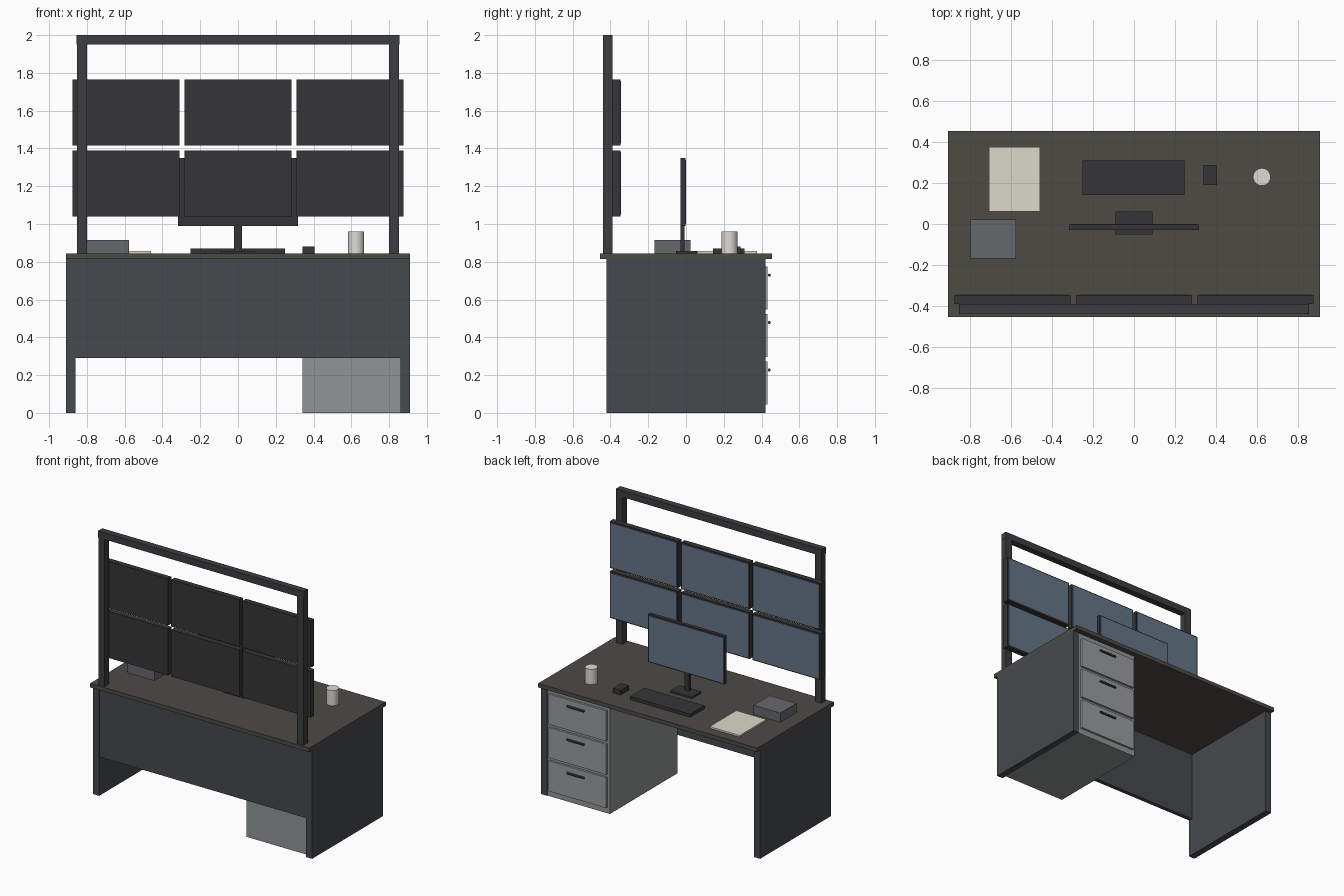
import bpy
from math import pi

if "Cube" in bpy.data.objects:
    bpy.data.objects.remove(bpy.data.objects["Cube"])


def material(name, rgb):
    m = bpy.data.materials.new(name)
    m.diffuse_color = (*rgb, 1)
    m.use_nodes = True
    m.node_tree.nodes["Principled BSDF"].inputs["Base Color"].default_value = m.diffuse_color
    return m


WOOD = material("dark_wood", (0.075, 0.07, 0.06))
PANEL = material("panel_grey", (0.06, 0.068, 0.073))
METAL = material("frame_metal", (0.045, 0.047, 0.05))
BLACK = material("black_plastic", (0.035, 0.036, 0.038))
SCREEN = material("screen_blue", (0.13, 0.18, 0.25))
CABINET = material("cabinet_grey", (0.28, 0.30, 0.30))
DRAWER = material("drawer_grey", (0.32, 0.335, 0.34))
TRAY = material("tray_grey", (0.13, 0.14, 0.15))
PAPER = material("paper", (0.72, 0.69, 0.60))
CERAMIC = material("ceramic", (0.72, 0.71, 0.68))


def box(name, x, y, z, mat):
    """Axis-aligned box from (min, max) pairs."""
    lo, hi = zip(x, y, z)
    bpy.ops.mesh.primitive_cube_add(
        size=1, location=[(a + b) / 2 for a, b in zip(lo, hi)])
    o = bpy.context.object
    o.scale = [b - a for a, b in zip(lo, hi)]
    bpy.ops.object.transform_apply(location=False, rotation=False, scale=True)
    o.name = name
    o.data.materials.append(mat)
    return o


def cylinder(name, loc, r, depth, mat, rot=(0, 0, 0), sides=24):
    bpy.ops.mesh.primitive_cylinder_add(
        vertices=sides, radius=r, depth=depth, location=loc, rotation=rot)
    o = bpy.context.object
    o.name = name
    o.data.materials.append(mat)
    bpy.ops.object.shade_smooth_by_angle()
    return o


def monitor(name, cx, w, y, z, inset=0.01):
    """Casing with a thin screen standing proud of its +y face."""
    box(name + "_casing", (cx - w / 2, cx + w / 2), y, z, BLACK)
    box(name + "_screen", (cx - w / 2 + inset, cx + w / 2 - inset),
        (y[1] - 0.002, y[1] + 0.004), (z[0] + inset, z[1] - inset), SCREEN)


# Desk body
TOP = 0.845
box("desk_top", (-0.91, 0.91), (-0.455, 0.455), (0.815, TOP), WOOD)
for side, x in (("left", (-0.91, -0.86)), ("right", (0.86, 0.91))):
    box(side + "_side_panel", x, (-0.42, 0.42), (0, 0.815), PANEL)
box("modesty_panel", (-0.86, 0.86), (-0.415, -0.385), (0.29, 0.815), PANEL)

# Drawer pedestal
box("pedestal", (0.342, 0.86), (-0.385, 0.415), (0, 0.815), CABINET)
for i in range(3):
    z = 0.045 + i * 0.251
    box(f"drawer_front_{i + 1}", (0.362, 0.84), (0.41, 0.431), (z, z + 0.228), DRAWER)
    cylinder(f"drawer_handle_{i + 1}", (0.61, 0.441, z + 0.182), 0.008, 0.14,
             METAL, rot=(0, pi / 2, 0), sides=12)

# Monitor frame
for side, x in (("left", (-0.853, -0.80)), ("right", (0.80, 0.853))):
    box(side + "_post", x, (-0.44, -0.39), (TOP, 1.95), METAL)
box("top_beam", (-0.855, 0.855), (-0.44, -0.39), (1.95, 2.0), METAL)

# Wall of six monitors
for row, z in enumerate(((1.04, 1.39), (1.415, 1.766))):
    for col in range(3):
        monitor(f"wall_monitor_{row + 1}_{col + 1}", (col - 1) * 0.593, 0.567,
                (-0.39, -0.348), z)

# Desk monitor on its stand
monitor("desk_monitor", 0, 0.635, (-0.03, -0.003), (0.99, 1.35))
box("stand_base", (-0.09, 0.09), (-0.052, 0.06), (TOP, 0.858), BLACK)
box("stand_neck", (-0.02, 0.02), (-0.03, -0.008), (0.858, 1.0), BLACK)

# Desk items
box("keyboard", (-0.252, 0.248), (0.142, 0.31), (TOP, 0.869), BLACK)
box("mouse", (0.341, 0.405), (0.19, 0.288), (TOP, 0.88), BLACK)
box("paper_stack", (-0.71, -0.46), (0.06, 0.377), (TOP, 0.857), PAPER)
box("desk_tray", (-0.80, -0.577), (-0.168, 0.023), (TOP, 0.914), TRAY)
cylinder("mug", (0.625, 0.23, (TOP + 0.96) / 2), 0.043, 0.96 - TOP, CERAMIC)
